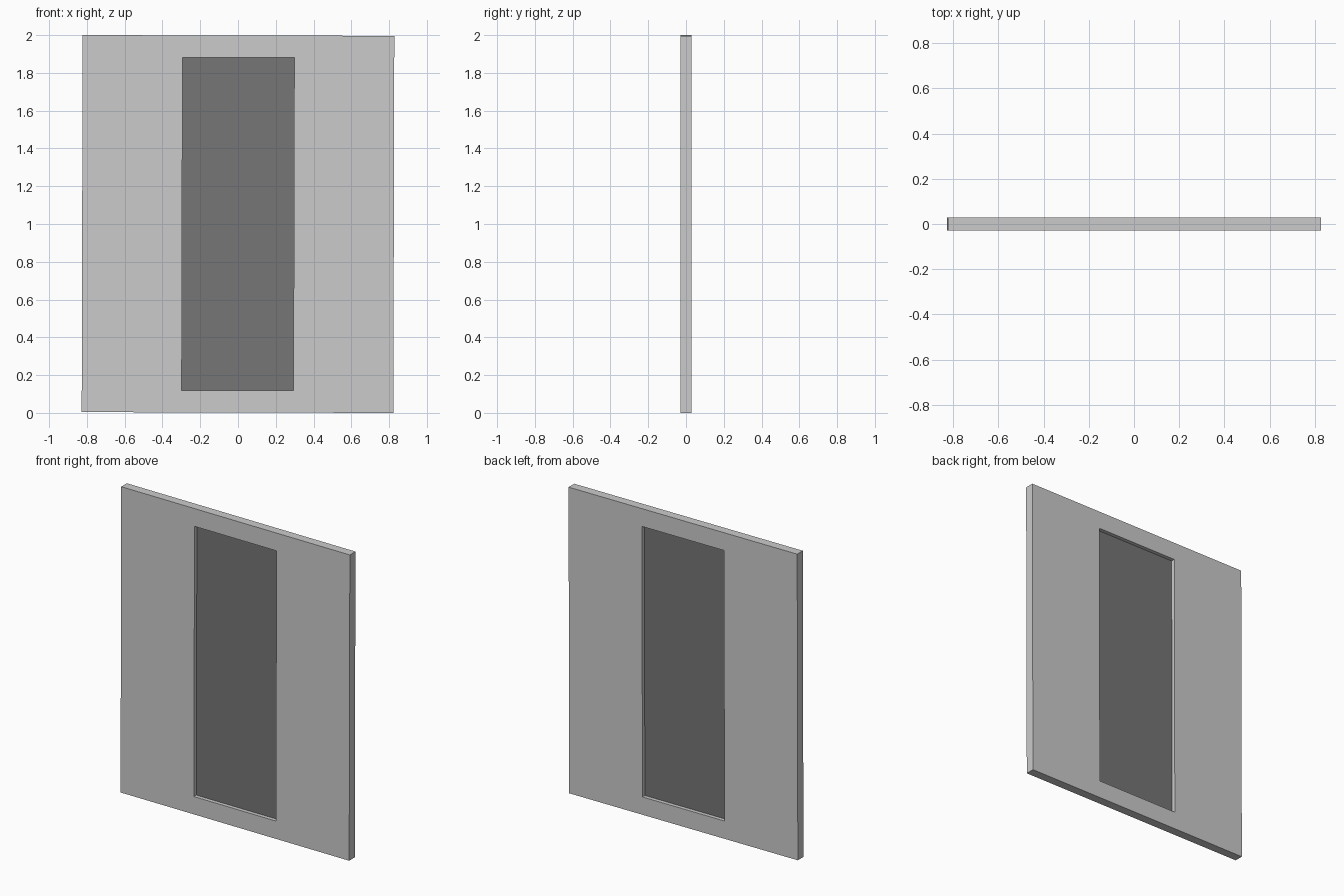
import bpy, bmesh
from mathutils import Matrix

if "Cube" in bpy.data.objects:
    bpy.data.objects.remove(bpy.data.objects["Cube"])

W, H, D = 1.65, 1.996, 0.058        # panel size
OW, OH = 0.592, 1.764               # opening size
PANE = 0.008                        # pane thickness
TILT = Matrix.Translation((0, 0, 1)) @ Matrix.Rotation(0.0025, 4, 'Y')


def make(name, bm):
    bmesh.ops.recalc_face_normals(bm, faces=bm.faces)
    bm.transform(TILT)
    me = bpy.data.meshes.new(name)
    bm.to_mesh(me)
    bm.free()
    ob = bpy.data.objects.new(name, me)
    bpy.context.collection.objects.link(ob)
    return ob


# Surrounding panel: rectangular ring swept through the thickness
bm = bmesh.new()
signs = ((-1, -1), (1, -1), (1, 1), (-1, 1))
rings = [[bm.verts.new((sx * w / 2, y, sz * h / 2)) for sx, sz in signs]
         for w, h, y in ((W, H, -D / 2), (W, H, D / 2),
                         (OW, OH, D / 2), (OW, OH, -D / 2))]
for a, b in zip(rings, rings[1:] + rings[:1]):
    for i in range(4):
        j = (i + 1) % 4
        bm.faces.new((a[i], a[j], b[j], b[i]))
make("door_frame", bm)

# Dark pane centred in the opening
bm = bmesh.new()
bmesh.ops.create_cube(bm, size=1, matrix=Matrix.Diagonal((OW, PANE, OH, 1)))
pane = make("dark_pane", bm)
mat = bpy.data.materials.new("dark_grey")
mat.diffuse_color = (0.18, 0.18, 0.18, 1)
mat.use_nodes = True
mat.node_tree.nodes["Principled BSDF"].inputs["Base Color"].default_value = mat.diffuse_color
pane.data.materials.append(mat)
